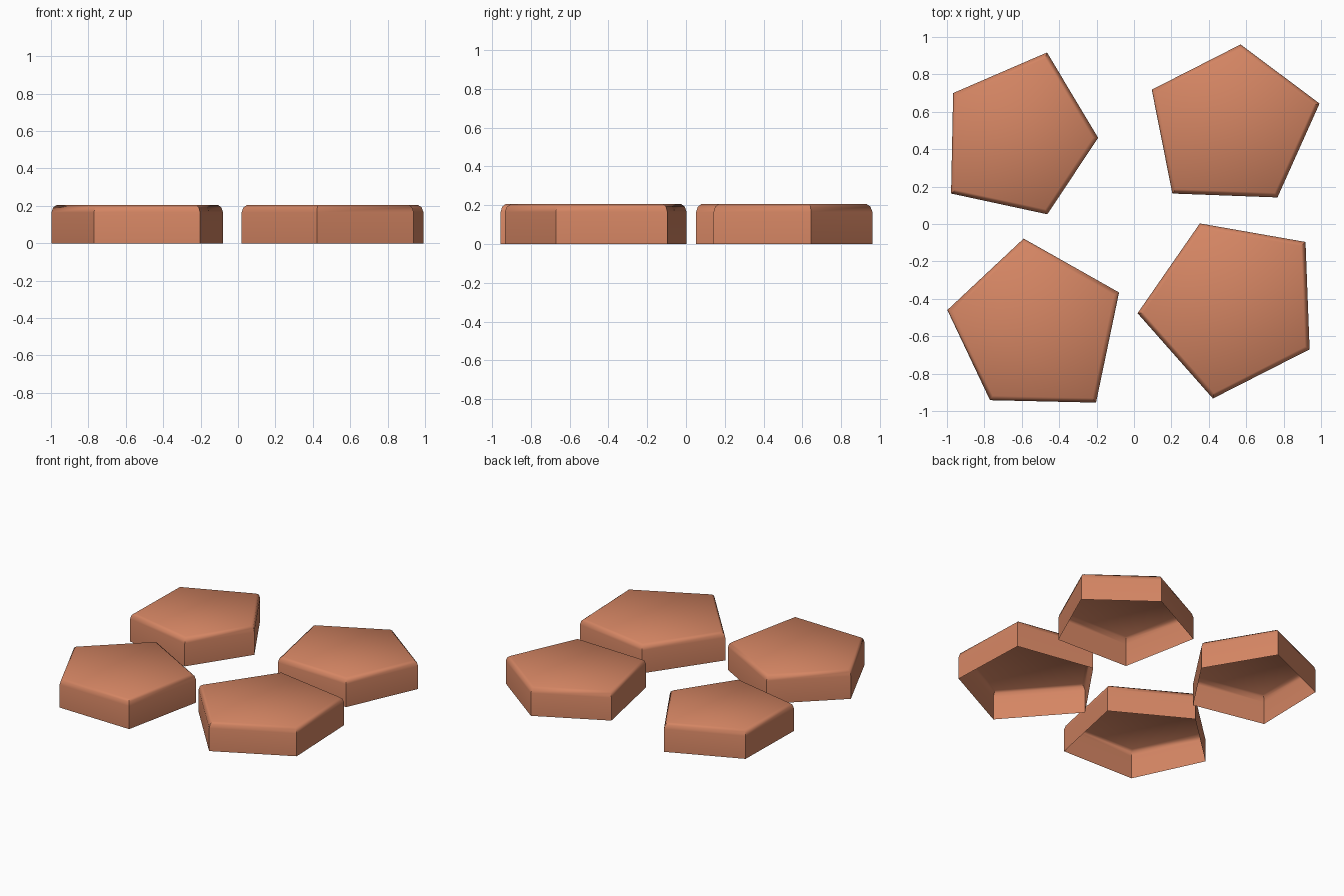
import bpy, bmesh, math
from mathutils import Vector

cube = bpy.data.objects.get("Cube")
if cube:
    bpy.data.objects.remove(cube, do_unlink=True)

# Terracotta clay
clay = bpy.data.materials.new("terracotta")
clay.use_nodes = True
COLOUR = (0.66, 0.235, 0.125, 1)
clay.diffuse_color = COLOUR
clay.node_tree.nodes["Principled BSDF"].inputs["Base Color"].default_value = COLOUR

# Side profile of a tile: (inset from outline, height)
PROFILE = [(0, 0), (0, 0.165), (0.008, 0.192), (0.024, 0.205)]

# Hand-cut pentagon outlines, counter-clockwise
TILES = {
    "back_right_tile": [(-.465, .917), (-.967, .70), (-.978, .163), (-.463, .052), (-.192, .461)],
    "back_left_tile": [(.57, .96), (.095, .718), (.205, .163), (.767, .142), (.992, .644)],
    "front_right_tile": [(-.59, -.078), (-.998, -.46), (-.77, -.942), (-.203, -.955), (-.08, -.366)],
    "front_left_tile": [(.352, .003), (.019, -.477), (.422, -.933), (.939, -.67), (.917, -.096)],
}


def inset_outline(outline, d):
    """Move every edge of the outline inward by d."""
    pts = [Vector(p) for p in outline]
    result = []
    for i, p in enumerate(pts):
        a = (p - pts[i - 1]).normalized()
        b = (pts[(i + 1) % len(pts)] - p).normalized()
        n1, n2 = Vector((-a.y, a.x)), Vector((-b.y, b.x))
        result.append(p + (n1 + n2) * d / (1 + n1.dot(n2)))
    return result


def build_tile(name, outline):
    """Hollow slab: walls, rounded rim and a flat top, open underneath."""
    bm = bmesh.new()
    rings = [[bm.verts.new((p.x, p.y, z)) for p in inset_outline(outline, d)]
             for d, z in PROFILE]
    n = len(outline)
    for low, high in zip(rings, rings[1:]):
        for i in range(n):
            j = (i + 1) % n
            bm.faces.new((low[i], low[j], high[j], high[i]))
    bm.faces.new(rings[-1])
    mesh = bpy.data.meshes.new(name)
    bm.to_mesh(mesh)
    bm.free()
    mesh.materials.append(clay)
    tile = bpy.data.objects.new(name, mesh)
    bpy.context.collection.objects.link(tile)
    return tile


bpy.ops.object.select_all(action='DESELECT')
for name, outline in TILES.items():
    tile = build_tile(name, outline)
    tile.select_set(True)
    bpy.context.view_layer.objects.active = tile
# Soft rim, crisp corners between the walls
bpy.ops.object.shade_smooth_by_angle(angle=math.radians(45))
